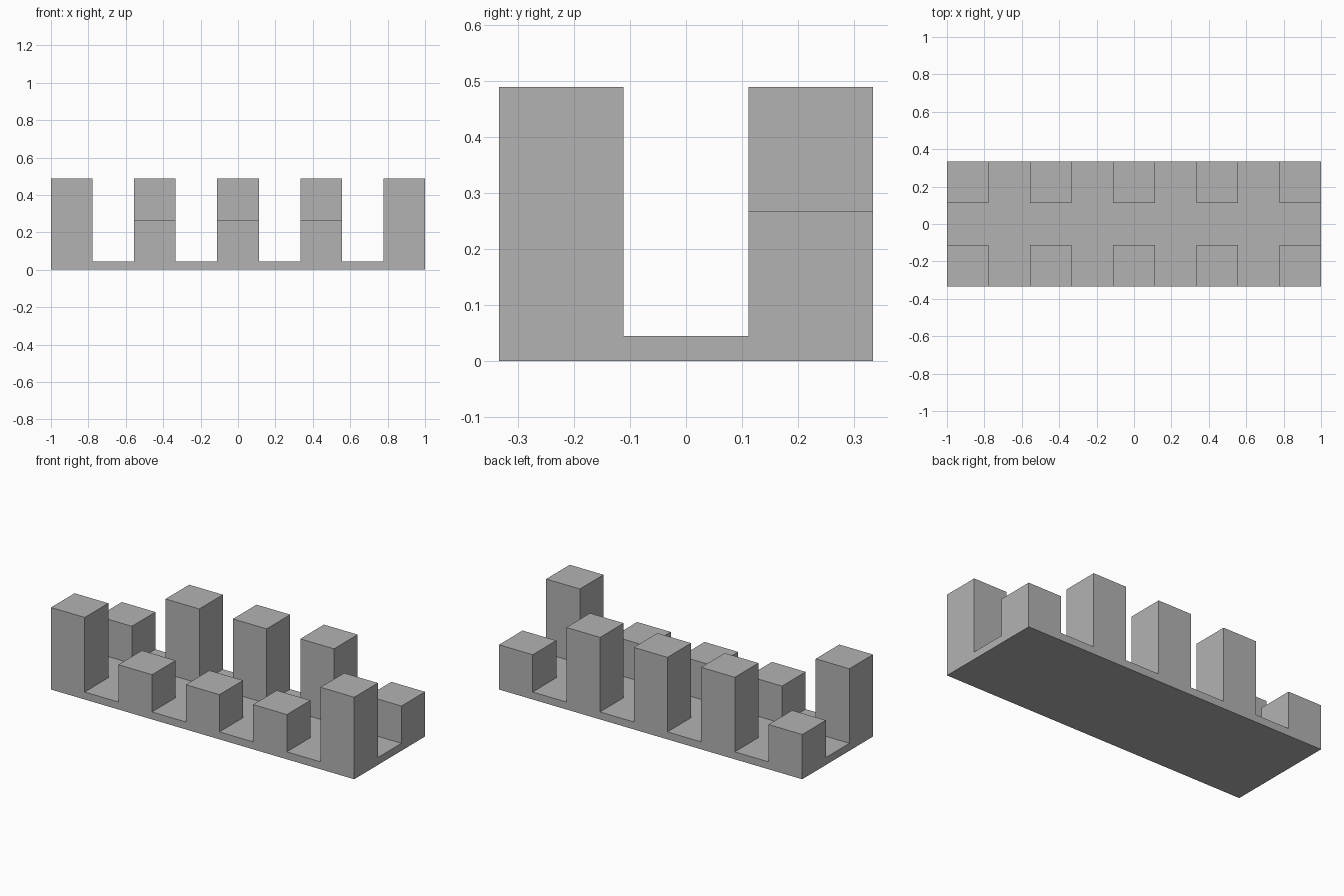
import bpy
import bmesh
from mathutils import Matrix

if "Cube" in bpy.data.objects:
    bpy.data.objects.remove(bpy.data.objects["Cube"], do_unlink=True)

UNIT = 2 / 9              # side of one grid cell
BASE = UNIT / 5           # slab thickness
COLS, ROWS = 9, 3

grey = bpy.data.materials.new("plain grey")
grey.use_nodes = True
colour = (0.45, 0.45, 0.45, 1)
grey.diffuse_color = colour
grey.node_tree.nodes["Principled BSDF"].inputs["Base Color"].default_value = colour

# Base slab
bm = bmesh.new()
bmesh.ops.create_cube(bm, size=1, matrix=Matrix.Translation((0, 0, BASE / 2))
                      @ Matrix.Diagonal((COLS * UNIT, ROWS * UNIT, BASE, 1)))


def cut(axis, count):
    """Slice the slab into equal cells along one axis."""
    for i in range(1, count):
        co, no = [0, 0, 0], [0, 0, 0]
        co[axis], no[axis] = (i - count / 2) * UNIT, 1
        bmesh.ops.bisect_plane(bm, geom=bm.verts[:] + bm.edges[:] + bm.faces[:],
                               plane_co=co, plane_no=no)


cut(0, COLS)
cut(1, ROWS)
bm.normal_update()

# Posts: every other cell of the front and back rows;
# tall corners in front, tall middles at the back
for face in [f for f in bm.faces if f.normal.z > 0.5]:
    centre = face.calc_center_median()
    col = round(centre.x / UNIT) + COLS // 2
    row = round(centre.y / UNIT)
    if row == 0 or col % 2:
        continue
    corner = col in (0, COLS - 1)
    tall = corner == (row < 0)
    top = bmesh.ops.extrude_discrete_faces(bm, faces=[face])["faces"][0]
    bmesh.ops.translate(bm, verts=top.verts[:], vec=(0, 0, UNIT * (2 if tall else 1)))

# Merge coplanar cells into clean flat faces
bmesh.ops.remove_doubles(bm, verts=bm.verts[:], dist=1e-5)
bmesh.ops.dissolve_limit(bm, angle_limit=0.01, verts=bm.verts[:], edges=bm.edges[:])
bmesh.ops.recalc_face_normals(bm, faces=bm.faces[:])

mesh = bpy.data.meshes.new("slab_with_posts")
bm.to_mesh(mesh)
bm.free()
mesh.materials.append(grey)
bpy.context.collection.objects.link(bpy.data.objects.new("slab_with_posts", mesh))
